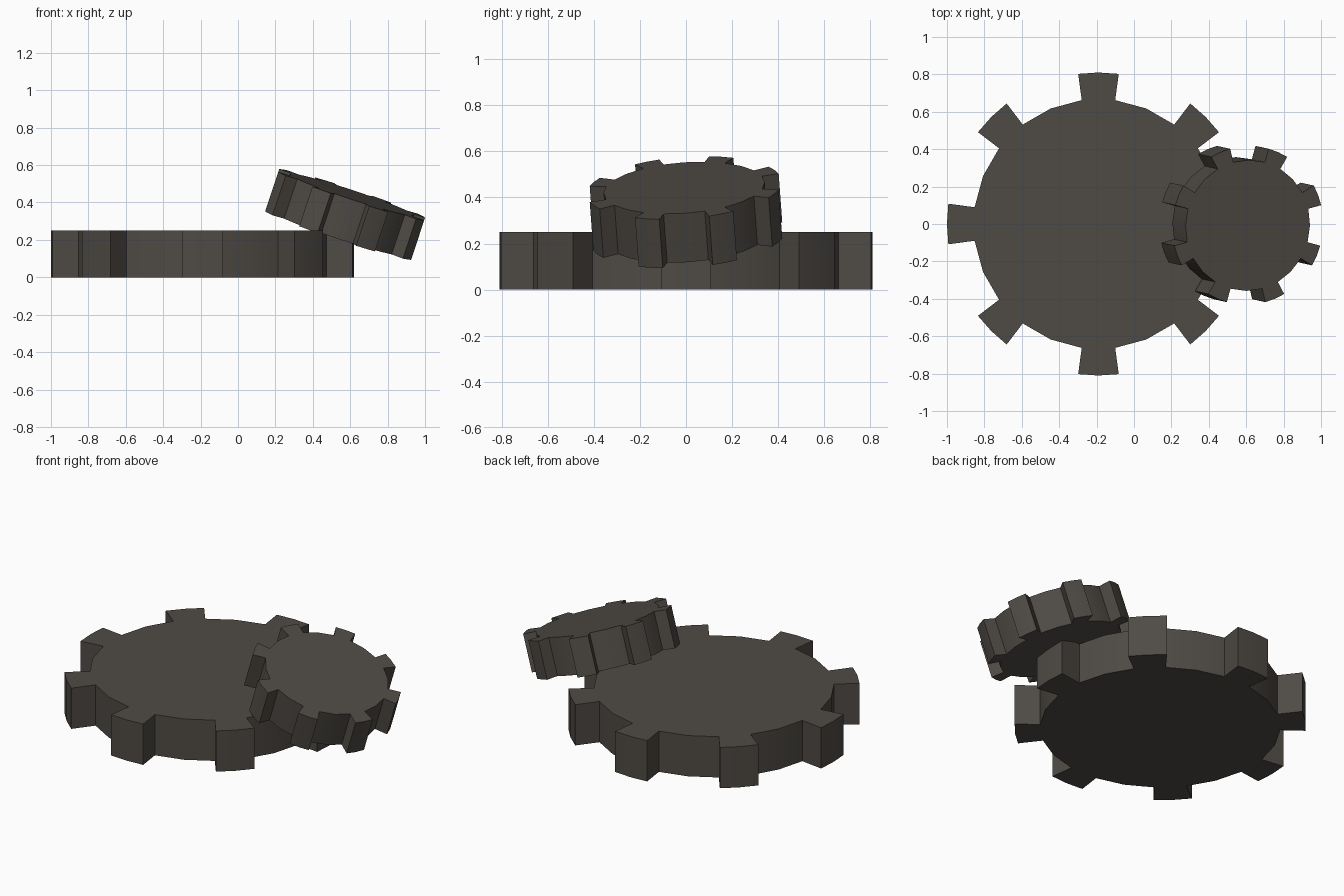
import bpy, bmesh
from math import radians, cos, sin

cube = bpy.data.objects.get("Cube")
if cube:
    bpy.data.objects.remove(cube, do_unlink=True)

TEETH = 8
HALF_TOOTH = 7.7  # degrees; tooth sides run along radii

iron = bpy.data.materials.new("dark_iron")
iron.use_nodes = True
colour = (0.078, 0.069, 0.059, 1)
iron.diffuse_color = colour
iron.node_tree.nodes["Principled BSDF"].inputs["Base Color"].default_value = colour


def make_gear(name, tip, thickness, location, tilt=(0, 0, 0), spin=0):
    """Extrude a toothed outline, centred on its own origin."""
    root = tip * 0.825
    step = 360 / TEETH
    outline = []
    for i in range(TEETH):
        a = i * step + spin
        outline += [(root, a - HALF_TOOTH), (tip, a - HALF_TOOTH), (tip, a),
                    (tip, a + HALF_TOOTH), (root, a + HALF_TOOTH), (root, a + step / 2)]
    bm = bmesh.new()
    ring = [bm.verts.new((r * cos(radians(a)), r * sin(radians(a)), -thickness / 2))
            for r, a in outline]
    base = bm.faces.new(ring)
    extruded = bmesh.ops.extrude_face_region(bm, geom=[base], use_keep_orig=True)
    top = [v for v in extruded["geom"] if isinstance(v, bmesh.types.BMVert)]
    bmesh.ops.translate(bm, verts=top, vec=(0, 0, thickness))
    bmesh.ops.recalc_face_normals(bm, faces=bm.faces)
    mesh = bpy.data.meshes.new(name)
    bm.to_mesh(mesh)
    bm.free()
    mesh.materials.append(iron)
    gear = bpy.data.objects.new(name, mesh)
    gear.location = location
    gear.rotation_euler = [radians(t) for t in tilt]
    bpy.context.collection.objects.link(gear)
    bpy.ops.object.select_all(action="DESELECT")
    gear.select_set(True)
    bpy.context.view_layer.objects.active = gear
    bpy.ops.object.shade_smooth_by_angle(angle=radians(30))
    return gear


# Large gear lying flat
make_gear("large_gear", 0.81, 0.25, (-0.19, 0, 0.125))

# Small gear leaning on the rim of the large one
make_gear("small_gear", 0.425, 0.224, (0.573, 0, 0.336), tilt=(4, 18.4, 0), spin=22.5)
